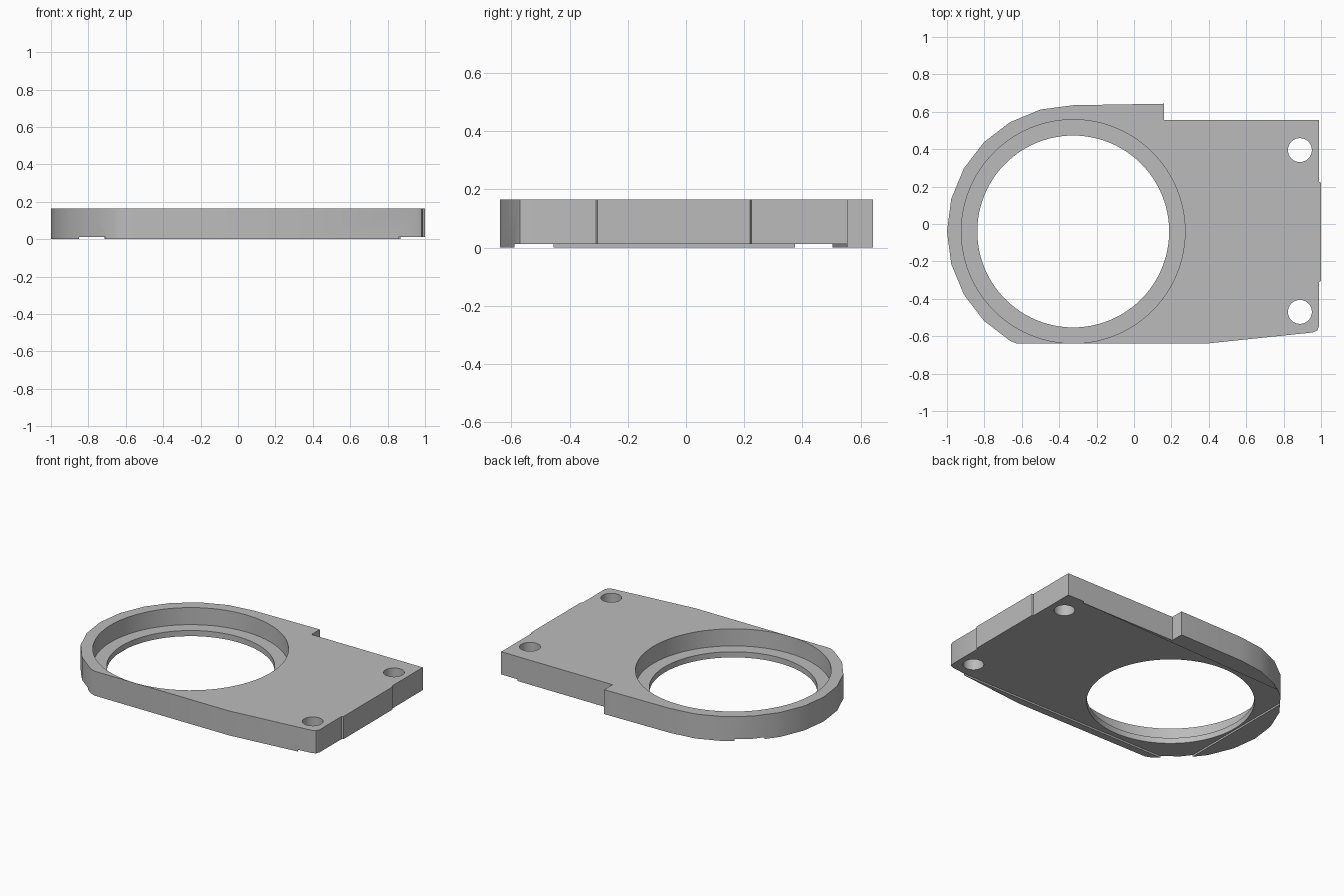
import bpy, bmesh
from math import cos, sin, radians, tau

cube = bpy.data.objects.get("Cube")
if cube:
    bpy.data.objects.remove(cube, do_unlink=True)

HEIGHT = 0.165
RING = (-0.325, -0.04)          # centre of the large bore

grey = bpy.data.materials.new("plain_grey")
grey.use_nodes = True
colour = (0.5, 0.5, 0.5, 1)
grey.diffuse_color = colour
grey.node_tree.nodes["Principled BSDF"].inputs["Base Color"].default_value = colour


def circle(centre, radius, sides):
    return [(centre[0] + radius * cos(tau * i / sides),
             centre[1] + radius * sin(tau * i / sides)) for i in range(sides)]


def prism(name, outline, bottom, top):
    """Extrude a flat outline between two heights."""
    bm = bmesh.new()
    face = bm.faces.new([bm.verts.new((x, y, bottom)) for x, y in outline])
    grown = bmesh.ops.extrude_face_region(bm, geom=[face])["geom"]
    bmesh.ops.translate(bm, vec=(0, 0, top - bottom),
                        verts=[v for v in grown if isinstance(v, bmesh.types.BMVert)])
    bmesh.ops.recalc_face_normals(bm, faces=bm.faces)
    mesh = bpy.data.meshes.new(name)
    bm.to_mesh(mesh)
    bm.free()
    mesh.materials.append(grey)
    obj = bpy.data.objects.new(name, mesh)
    bpy.context.collection.objects.link(obj)
    return obj


# Plate outline: faceted round end, then front edge, right end and back step
round_end = [(RING[0] + 0.675 * cos(radians(a)), RING[1] + 0.675 * sin(radians(a)))
             for a in range(90, 241, 15)]
outline = round_end + [
    (-0.625, -0.64), (0.38, -0.64), (0.955, -0.58), (0.98, -0.57), (0.99, -0.545),
    (0.99, -0.31), (1, -0.305), (1, 0.22), (0.99, 0.225),
    (0.99, 0.555), (0.16, 0.555), (0.16, 0.643)]
plate = prism("mounting_plate", outline, 0, HEIGHT)

# Cutters: through bore, counterbore, screw holes, shallow underside recess
recess = [(-0.85, -0.59), (1.2, -0.59), (1.2, 0.565), (0.87, 0.555), (-0.85, 0.5)]
cutters = [
    prism("bore_cutter", circle(RING, 0.513, 96), -0.1, 0.3),
    prism("counterbore_cutter", circle(RING, 0.598, 96), 0.05, 0.3),
    prism("recess_cutter", recess, -0.1, 0.012)]
for label, y in (("back", 0.395), ("front", -0.47)):
    cutters.append(prism(label + "_screw_hole_cutter", circle((0.887, y), 0.064, 40), -0.1, 0.3))

bpy.ops.object.select_all(action='DESELECT')
plate.select_set(True)
bpy.context.view_layer.objects.active = plate
for cutter in cutters:
    cutter.hide_render = True
    cut = plate.modifiers.new(cutter.name, 'BOOLEAN')
    cut.operation = 'DIFFERENCE'
    cut.solver = 'EXACT'
    cut.object = cutter
    bpy.ops.object.modifier_apply(modifier=cut.name)
    bpy.data.objects.remove(cutter, do_unlink=True)

bpy.ops.object.shade_smooth_by_angle(angle=radians(30))
